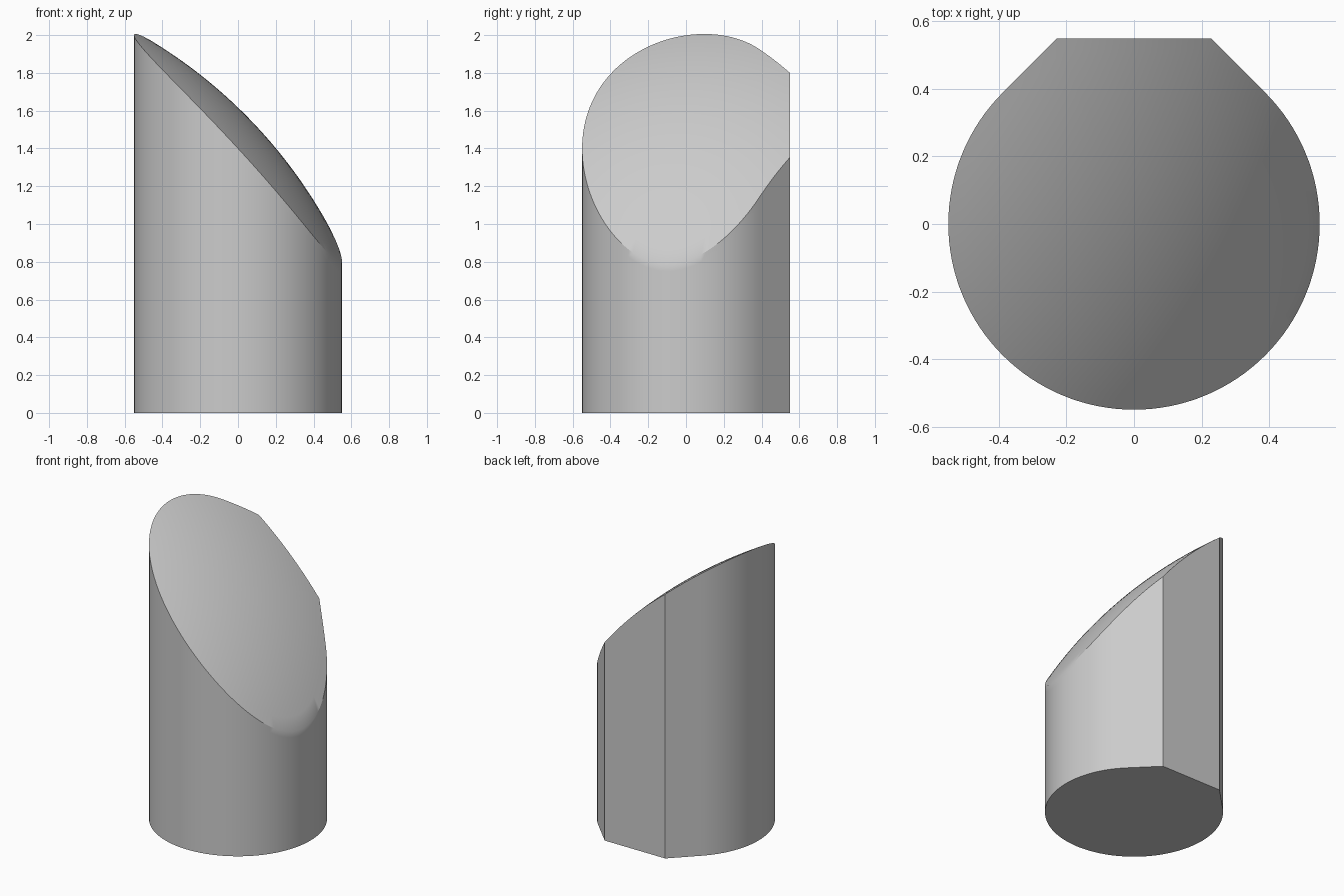
import bpy, bmesh, math
from mathutils import Vector

default = bpy.data.objects.get("Cube")
if default:
    bpy.data.objects.remove(default, do_unlink=True)

RADIUS = 0.55
ARC_STEPS = 96
RINGS = 14
DOME_CENTRE = Vector((-1.825, 0.33, -0.28))
DOME_RADIUS = 2.632


def dome_height(x, y):
    """Height of the large sphere that trims the top."""
    dx, dy = x - DOME_CENTRE.x, y - DOME_CENTRE.y
    return DOME_CENTRE.z + math.sqrt(DOME_RADIUS ** 2 - dx * dx - dy * dy)


def profile():
    """Circle with two tangent 45 degree flanks cut off by a flat back."""
    pts = []
    for i in range(ARC_STEPS + 1):
        a = math.radians(135 + 270 * i / ARC_STEPS)
        pts.append((RADIUS * math.cos(a), RADIUS * math.sin(a)))
    half_flat = RADIUS * (math.sqrt(2) - 1)
    # flanks and flat back, subdivided so their top edges follow the dome
    corners = [pts[-1], (half_flat, RADIUS), (-half_flat, RADIUS), pts[0]]
    for (ax, ay), (bx, by) in zip(corners, corners[1:]):
        for k in range(1, 9):
            t = k / 8
            pts.append((ax + (bx - ax) * t, ay + (by - ay) * t))
    return pts[:-1]


def bridge(bm, lower, upper):
    n = len(lower)
    for i in range(n):
        j = (i + 1) % n
        bm.faces.new((lower[i], lower[j], upper[j], upper[i]))


bm = bmesh.new()
outline = profile()

# walls: base, a support ring just under the rim, and the rim
base = [bm.verts.new((x, y, 0)) for x, y in outline]
support = [bm.verts.new((x, y, dome_height(x, y) - 0.04)) for x, y in outline]
rim = [bm.verts.new((x, y, dome_height(x, y))) for x, y in outline]
bm.faces.new(base[::-1])
bridge(bm, base, support)
bridge(bm, support, rim)

# domed slanted top: shrinking rings closed by a fan
previous = rim
for r in range(1, RINGS):
    s = 1 - r / RINGS
    ring = [bm.verts.new((x * s, y * s, dome_height(x * s, y * s))) for x, y in outline]
    bridge(bm, previous, ring)
    previous = ring
centre = bm.verts.new((0, 0, dome_height(0, 0)))
for i, v in enumerate(previous):
    bm.faces.new((v, previous[(i + 1) % len(previous)], centre))
bmesh.ops.recalc_face_normals(bm, faces=bm.faces)

mesh = bpy.data.meshes.new("slanted_post")
bm.to_mesh(mesh)
bm.free()
post = bpy.data.objects.new("slanted_post", mesh)
bpy.context.collection.objects.link(post)

# plain grey finish
grey = bpy.data.materials.new("light grey")
grey.use_nodes = True
colour = (0.6, 0.6, 0.6, 1)
grey.diffuse_color = colour
grey.node_tree.nodes["Principled BSDF"].inputs["Base Color"].default_value = colour
mesh.materials.append(grey)

bpy.ops.object.select_all(action="DESELECT")
post.select_set(True)
bpy.context.view_layer.objects.active = post
bpy.ops.object.shade_smooth_by_angle(angle=math.radians(30))
